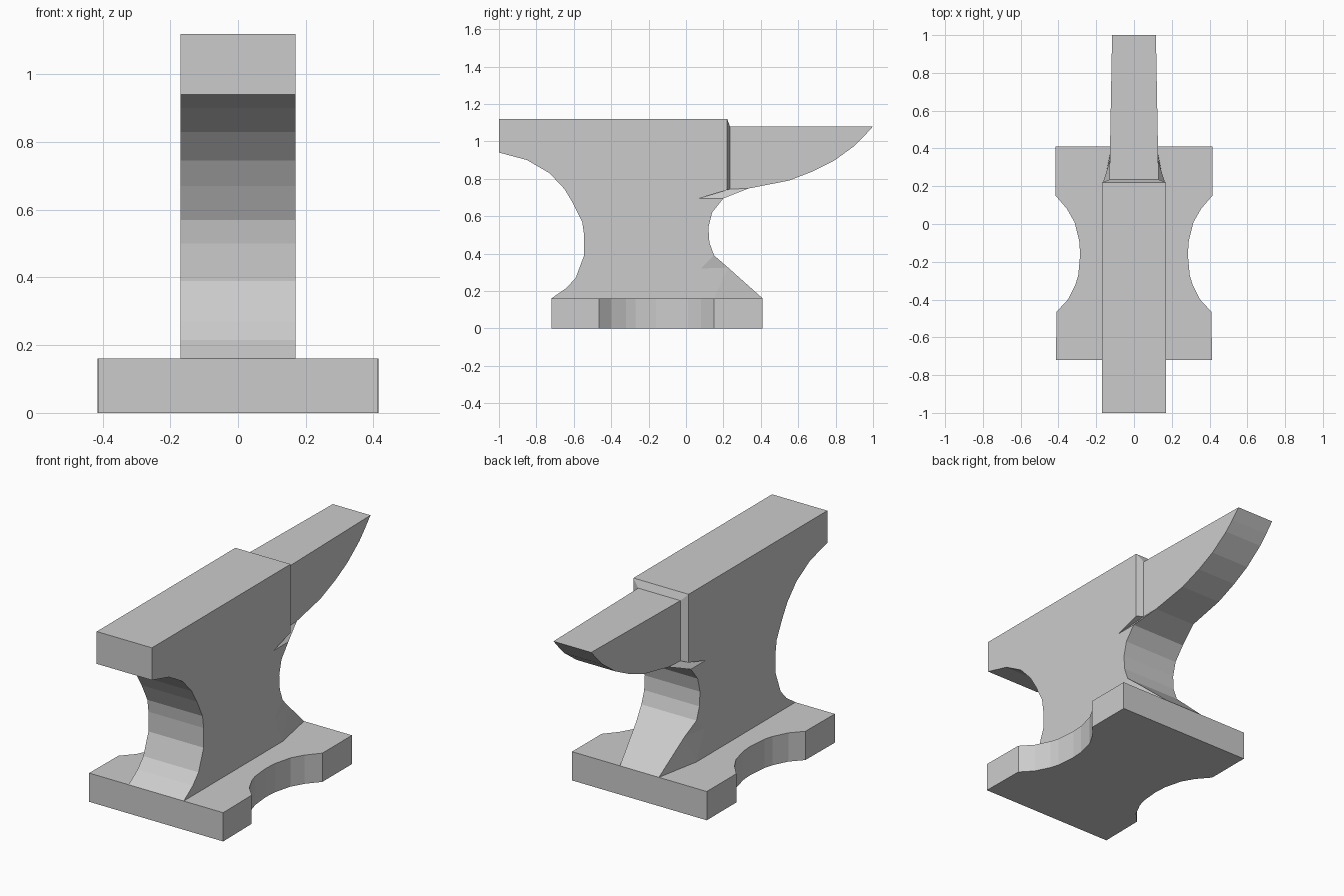
import bpy, bmesh

if "Cube" in bpy.data.objects:
    bpy.data.objects.remove(bpy.data.objects["Cube"])


def finish(bm, name):
    bmesh.ops.recalc_face_normals(bm, faces=bm.faces[:])
    bmesh.ops.triangulate(bm, faces=[f for f in bm.faces if len(f.verts) > 4])
    mesh = bpy.data.meshes.new(name)
    bm.to_mesh(mesh)
    bm.free()
    obj = bpy.data.objects.new(name, mesh)
    bpy.context.collection.objects.link(obj)
    return obj


# Base plate with a scooped notch on each side
notch = [(.415, .15), (.355, .08), (.315, .01), (.29, -.09), (.285, -.16),
         (.295, -.27), (.31, -.32), (.35, -.40), (.41, -.465)]
half = [(.415, .41)] + notch + [(.413, -.72)]
outline = half + [(-x, y) for x, y in reversed(half)]
bm = bmesh.new()
face = bm.faces.new([bm.verts.new((x, y, 0)) for x, y in outline])
ext = bmesh.ops.extrude_face_region(bm, geom=[face])
bmesh.ops.translate(bm, vec=(0, 0, .16),
                    verts=[v for v in ext["geom"] if isinstance(v, bmesh.types.BMVert)])
finish(bm, "base_plate")

# Anvil body: side outline as (y, z, half width)
W = .17
heel = [(-1, 1.12), (-1, .94), (-.85, .90), (-.73, .83), (-.65, .745), (-.605, .67),
        (-.555, .57), (-.545, .50), (-.545, .39), (-.59, .27), (-.64, .215), (-.72, .16)]
waist = [(.15, .39), (.125, .46), (.12, .54), (.14, .62), (.20, .695)]
belly = [(.335, .748), (.55, .79), (.68, .84), (.79, .895), (.90, .975), (.95, 1.025), (1, 1.08)]


def horn(y, z):
    return (y, z, .13 - .014 * (y - .235) / .765)


bm = bmesh.new()


def pair(p):
    y, z, w = p
    return bm.verts.new((w, y, z)), bm.verts.new((-w, y, z))


heel = [pair((y, z, W)) for y, z in heel]
foot_in = pair((.15, .16, W))
foot_end = pair((.41, .16, .12))
foot_top = pair((.225, .325, .15))
foot_crease = pair((.08, .32, W))
waist = [pair((y, z, W)) for y, z in waist]
belly = [pair(horn(y, z)) for y, z in belly]
horn_top = pair((.235, 1.08, .13))
horn_root = pair((.235, .745, .13))
edge_top = pair((.22, 1.12, W))
edge_low = pair((.22, .74, W))
tip = pair((.07, .695, W))

# Left and right sides: main plate, foot taper, collar and horn
sides = [
    heel + [foot_in, foot_crease] + waist + [tip, edge_low, edge_top],
    [foot_in, foot_end, foot_top],
    [foot_in, foot_top, foot_crease],
    [foot_crease, foot_top, waist[0]],
    [waist[-1], horn_root, tip],
    [tip, horn_root, edge_low],
    [edge_low, horn_root, horn_top, edge_top],
    [waist[-1], belly[0], horn_root],
    [horn_root] + belly + [horn_top],
]
for poly in sides:
    for s in (0, 1):
        bm.faces.new([p[s] for p in poly])

# Strips across the width: heel arch, waist and horn, top
rear = [foot_end, foot_top] + waist + belly + [horn_top, edge_top, heel[0]]
for strip in (heel, rear):
    for a, b in zip(strip, strip[1:]):
        bm.faces.new((a[0], b[0], b[1], a[1]))
finish(bm, "anvil_body")
